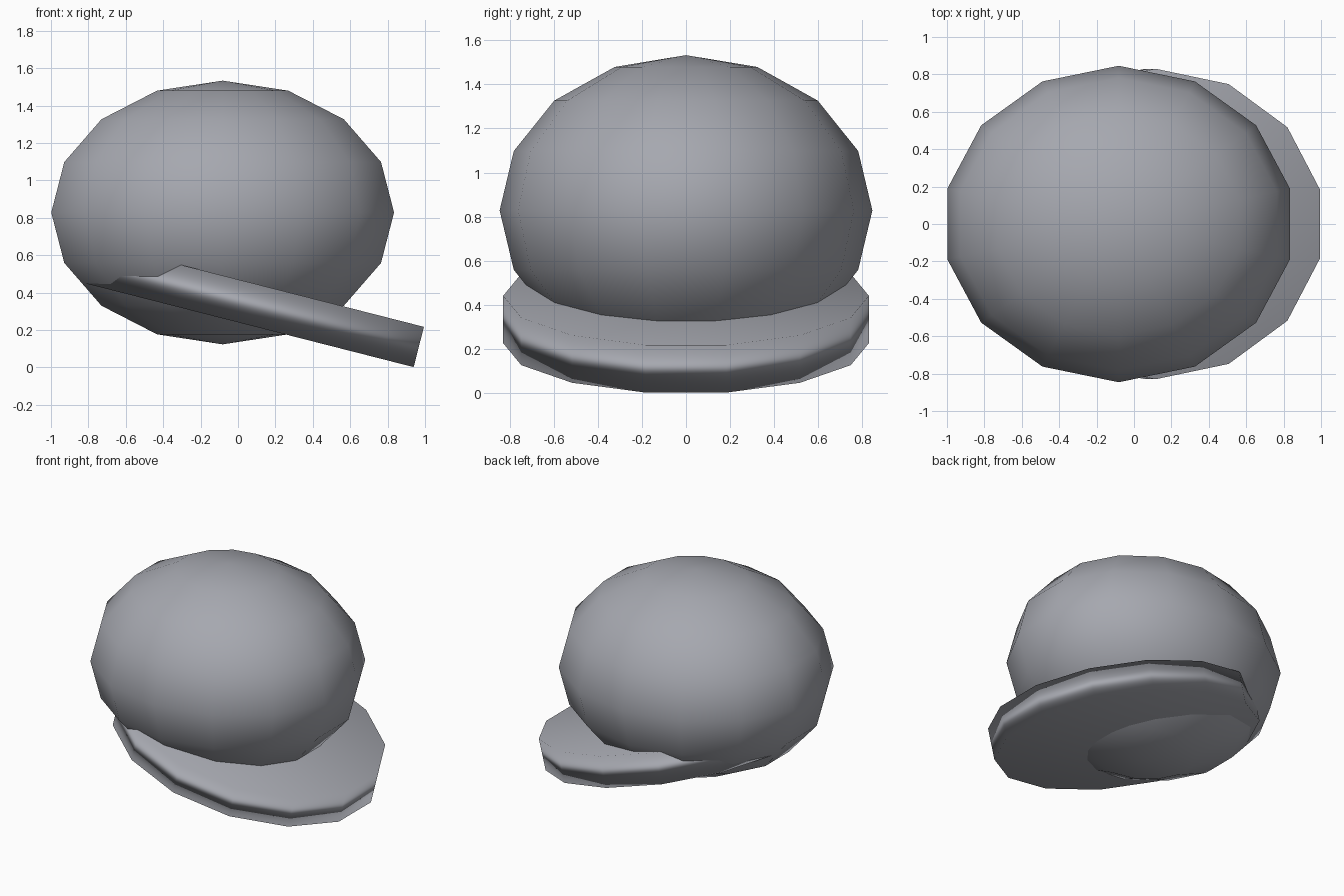
import bpy
from math import radians

default = bpy.data.objects.get("Cube")
if default:
    bpy.data.objects.remove(default, do_unlink=True)

SIDES = 14

grey = bpy.data.materials.new("slate_grey")
grey.use_nodes = True
colour = (0.38, 0.39, 0.43, 1.0)
grey.diffuse_color = colour
grey.node_tree.nodes["Principled BSDF"].inputs["Base Color"].default_value = colour


def finish(name, scale):
    """Name, size, colour and smooth the newest object."""
    obj = bpy.context.object
    obj.name = obj.data.name = name
    obj.scale = scale
    obj.data.materials.append(grey)
    bpy.ops.object.shade_smooth()
    return obj


# Rounded crown: a squashed low-poly ball
bpy.ops.mesh.primitive_uv_sphere_add(
    segments=SIDES, ring_count=8, radius=1, location=(-0.082, 0, 0.828))
finish("crown", (0.94, 0.846, 0.705))

# Brim: a thick disc tipped down towards +x
bpy.ops.mesh.primitive_cylinder_add(
    vertices=SIDES, radius=1, depth=1,
    location=(0.088, 0, 0.333), rotation=(0, radians(14.3), 0))
finish("brim", (0.93, 0.83, 0.222))
